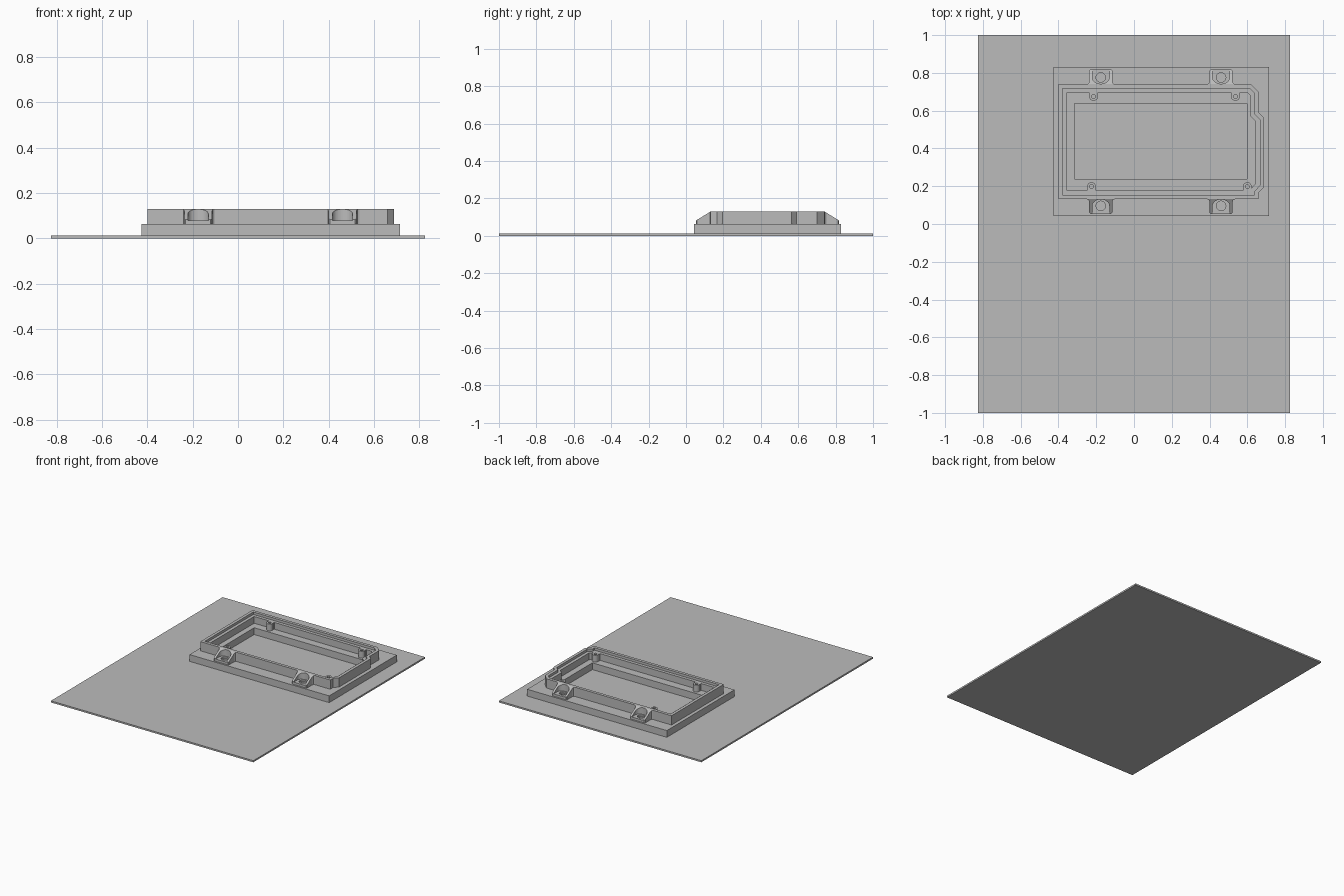
import bpy, bmesh, math
from mathutils import Vector

cube = bpy.data.objects.get("Cube")
if cube:
    bpy.data.objects.remove(cube, do_unlink=True)

grey = bpy.data.materials.new("plain_grey")
grey.use_nodes = True
grey.diffuse_color = (0.5, 0.5, 0.5, 1)
grey.node_tree.nodes["Principled BSDF"].inputs["Base Color"].default_value = (0.5, 0.5, 0.5, 1)


def finish(name, bm, smooth=False):
    bmesh.ops.recalc_face_normals(bm, faces=bm.faces)
    mesh = bpy.data.meshes.new(name)
    bm.to_mesh(mesh)
    bm.free()
    mesh.materials.append(grey)
    obj = bpy.data.objects.new(name, mesh)
    bpy.context.collection.objects.link(obj)
    if smooth:
        bpy.ops.object.select_all(action="DESELECT")
        obj.select_set(True)
        bpy.context.view_layer.objects.active = obj
        bpy.ops.object.shade_smooth_by_angle(angle=math.radians(30))
    return obj


def rect(x0, x1, y0, y1):
    return [(x0, y0), (x1, y0), (x1, y1), (x0, y1)]


def circle(x, y, r, n=32):
    return [(x + r * math.cos(i * math.tau / n), y + r * math.sin(i * math.tau / n)) for i in range(n)]


def inset(points, d):
    """Mitred inward offset of a counter-clockwise outline."""
    result = []
    for i, p in enumerate(points):
        p = Vector(p)
        a = (p - Vector(points[i - 1])).normalized()
        b = (Vector(points[(i + 1) % len(points)]) - p).normalized()
        na, nb = Vector((-a.y, a.x)), Vector((-b.y, b.x))
        result.append(tuple(p + (na + nb) * d / (1 + na.dot(nb))))
    return result


def stack(name, loops, closed=False, smooth=False):
    """Skin a list of (outline, z); closed makes a ring, otherwise ends are capped."""
    bm = bmesh.new()
    rows = [[bm.verts.new((x, y, z)) for x, y in outline] for outline, z in loops]
    pairs = list(zip(rows, rows[1:]))
    if closed:
        pairs.append((rows[-1], rows[0]))
    else:
        bm.faces.new(rows[0])
        bm.faces.new(rows[-1])
    for low, high in pairs:
        for i in range(len(low)):
            j = (i + 1) % len(low)
            bm.faces.new((low[i], low[j], high[j], high[i]))
    return finish(name, bm, smooth)


def prism(name, outline, z0, z1):
    return stack(name, [(outline, z0), (outline, z1)])


def cut(target, cutter):
    cutter.hide_render = True
    mod = target.modifiers.new("cut", "BOOLEAN")
    mod.operation = "DIFFERENCE"
    mod.solver = "EXACT"
    mod.object = cutter
    bpy.context.view_layer.objects.active = target
    bpy.ops.object.modifier_apply(modifier=mod.name)
    bpy.data.objects.remove(cutter, do_unlink=True)


# Thin base sheet
prism("base_sheet", rect(-0.825, 0.825, -1, 1), 0, 0.012)

# Flange frame with a rectangular opening
FLANGE = 0.062
outer, opening = rect(-0.425, 0.714, 0.042, 0.83), rect(-0.314, 0.597, 0.238, 0.637)
stack("flange_frame", [(outer, 0.01), (outer, FLANGE), (opening, FLANGE), (opening, 0.01)], closed=True)

# Housing wall with a stepped inner rim
TOP, STEP = 0.13, 0.112
BACK, FRONT = 0.74, 0.132
wall = [(-0.40, FRONT), (0.66, FRONT), (0.66, 0.165), (0.688, 0.195), (0.688, 0.563),
        (0.66, 0.59), (0.66, 0.70), (0.62, BACK), (-0.40, BACK)]
profile = [(0, FLANGE), (0, TOP), (0.022, TOP), (0.022, STEP), (0.045, STEP), (0.045, FLANGE)]
stack("housing_wall", [(inset(wall, d), z) for d, z in profile], closed=True)

# Inner screw posts joined to the wall
for i, (x, y) in enumerate([(-0.214, 0.675), (0.537, 0.675), (-0.225, 0.198), (0.60, 0.198)]):
    rim, hole = circle(x, y, 0.023), circle(x, y, 0.01)
    stack(f"screw_post_{i + 1}", [(rim, FLANGE), (rim, STEP), (hole, STEP), (hole, FLANGE)],
          closed=True, smooth=True)
    ends = (y + 0.011, BACK - 0.044) if y > 0.4 else (FRONT + 0.044, y - 0.011)
    prism(f"post_web_{i + 1}", rect(x - 0.023, x + 0.023, *ends), FLANGE, STEP)

# Sloped mounting lugs with round pockets and stepped holes
REACH, HALF = 0.078, 0.061
for side, base, sign in (("front", FRONT, -1), ("back", BACK, 1)):
    for label, x in (("right", -0.176), ("left", 0.461)):
        def place(points):
            return [(x + u, base + sign * v) for u, v in points]

        # Footprint flares where it meets the wall
        half = [(HALF + 0.014, 0), (HALF + 0.004, 0.004), (HALF, 0.014), (HALF, REACH - 0.006),
                (HALF - 0.006, REACH)]
        foot = place(half + [(-u, v) for u, v in reversed(half)])
        lug = prism(f"{side}_{label}_lug", foot, FLANGE - 0.002, TOP)
        for v in lug.data.vertices:
            if v.co.z > 0.1:
                v.co.z = TOP - 0.048 * abs(v.co.y - base) / REACH

        # Pocket: half round towards the wall, open outwards
        centre = 0.036
        arc = [(0.045 * math.cos(a), centre - 0.034 * math.sin(a))
               for a in (math.pi * i / 20 for i in range(21))]
        pocket = place(arc + [(-0.045, REACH + 0.02), (0.045, REACH + 0.02)])
        cut(lug, prism("pocket_cutter", pocket, 0.079, 0.2))
        y = base + sign * centre
        cut(lug, stack("hole_cutter", [(circle(x, y, 0.014), 0.05), (circle(x, y, 0.014), 0.068),
                                       (circle(x, y, 0.025), 0.0681), (circle(x, y, 0.025), 0.2)]))
